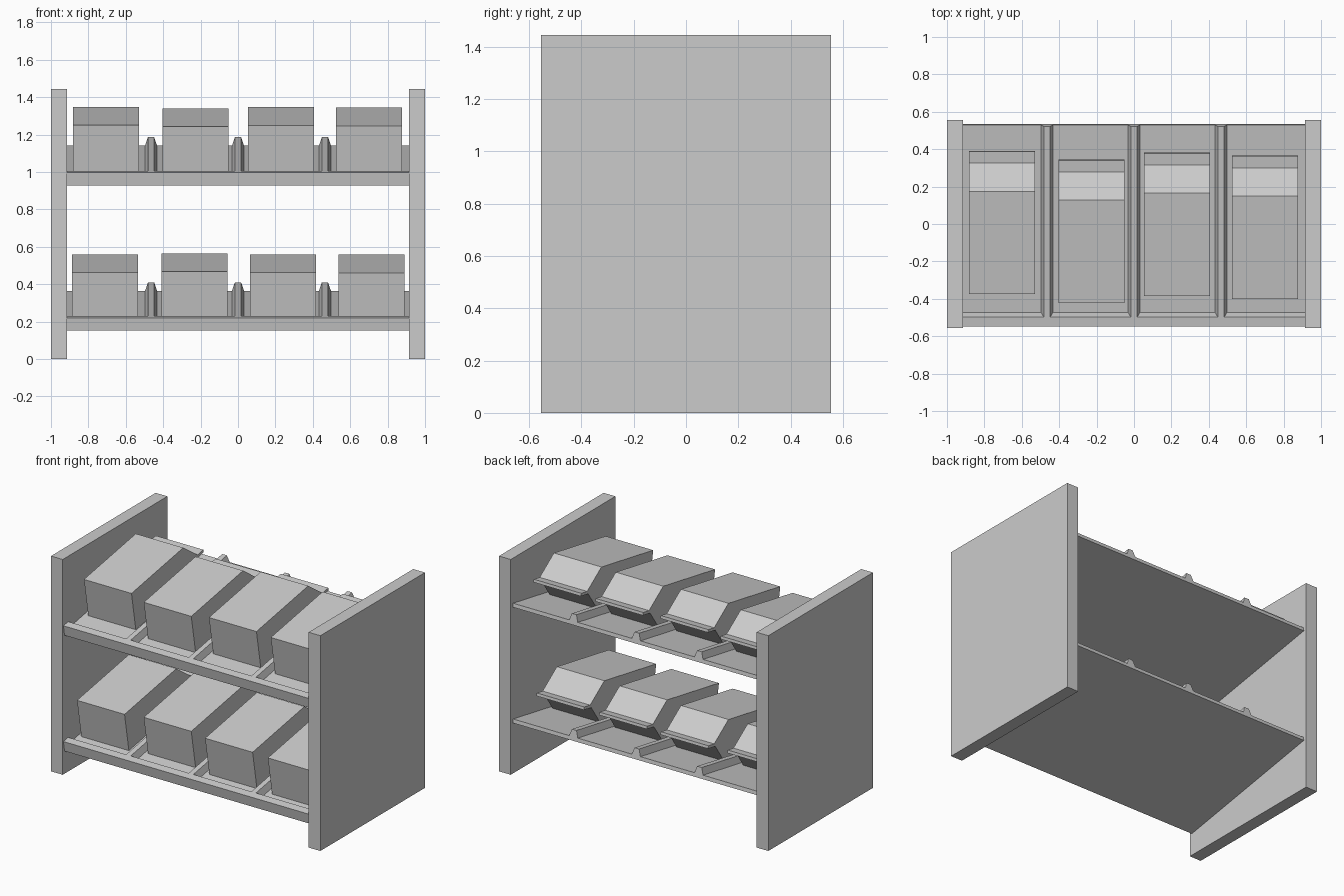
import bpy
import bmesh
from math import radians, sin, cos
from mathutils import Matrix, Vector

default = bpy.data.objects.get("Cube")
if default:
    bpy.data.objects.remove(default, do_unlink=True)

GREY = bpy.data.materials.new("light_grey")
GREY.use_nodes = True
GREY.diffuse_color = (0.6, 0.6, 0.6, 1)
GREY.node_tree.nodes["Principled BSDF"].inputs["Base Color"].default_value = (0.6, 0.6, 0.6, 1)

TILT = radians(10)
DEPTH = 1.086       # shelf length along its slope
HALF = 0.913        # half the clear width between the side panels
PLATE = 0.025
RIM = 0.045         # height of front lip and dividers


def prism(name, points, direction, matrix):
    """Extrude a closed outline along a direction, then place it."""
    bm = bmesh.new()
    face = bm.faces.new([bm.verts.new(p) for p in points])
    result = bmesh.ops.extrude_face_region(bm, geom=[face])
    moved = [g for g in result["geom"] if isinstance(g, bmesh.types.BMVert)]
    bmesh.ops.translate(bm, verts=moved, vec=Vector(direction))
    bmesh.ops.recalc_face_normals(bm, faces=bm.faces)
    bm.transform(matrix)
    mesh = bpy.data.meshes.new(name)
    bm.to_mesh(mesh)
    bm.free()
    mesh.materials.append(GREY)
    obj = bpy.data.objects.new(name, mesh)
    bpy.context.collection.objects.link(obj)
    return obj


def side_prism(name, outline, x_min, x_max, matrix):
    """Prism whose outline lies in the side plane."""
    return prism(name, [(x_min, u, v) for u, v in outline], (x_max - x_min, 0, 0), matrix)


# Upright side panels
panel = [(-0.555, 0), (0.555, 0), (0.555, 1.445), (-0.555, 1.445)]
side_prism("left_panel", panel, HALF, 1, Matrix())
side_prism("right_panel", panel, -1, -HALF, Matrix())

# Outlines in the sloping frame of a shelf
shelf_outline = [(0, -PLATE), (DEPTH, -PLATE), (DEPTH, 0), (0.068, 0), (0.051, RIM), (0, RIM)]
divider_outline = [(-0.032, 0), (0.032, 0), (0.017, RIM), (-0.017, RIM)]
H = 0.265
TOP = 0.558
box_outline = [(0, 0), (TOP, 0), (TOP + H / 2 - 0.017, H / 2 - 0.017), (0.7515, H / 2 - 0.017),
               (0.7515, H / 2 + 0.002), (TOP + H / 2 - 0.002, H / 2 + 0.002), (TOP, H), (0, H)]

# Each shelf: height of its front floor edge, then (box centre x, front top y)
shelves = {
    "upper": (0.953, [(-0.705, -0.375), (-0.228, -0.422), (0.23, -0.385), (0.70, -0.40)]),
    "lower": (0.176, [(-0.711, -0.44), (-0.233, -0.415), (0.24, -0.44), (0.713, -0.45)]),
}
FRONT = -0.54
for level, (height, boxes) in shelves.items():
    slope = Matrix.Translation((0, FRONT, height)) @ Matrix.Rotation(TILT, 4, "X")
    side_prism(level + "_shelf", shelf_outline, -HALF, HALF, slope)

    # Dividers between the lanes
    for i in (-1, 0, 1):
        prism(f"{level}_divider_{i + 2}", [(x + i * 0.465, 0.05, v) for x, v in divider_outline],
              (0, DEPTH - 0.05, 0), slope)

    # Flanged boxes resting on the slope
    for i, (x, y) in enumerate(boxes):
        along = (y + H * sin(TILT) - FRONT) / cos(TILT)
        side_prism(f"{level}_box_{i + 1}", box_outline, x - 0.1765, x + 0.1765,
                   slope @ Matrix.Translation((0, along, 0)))
